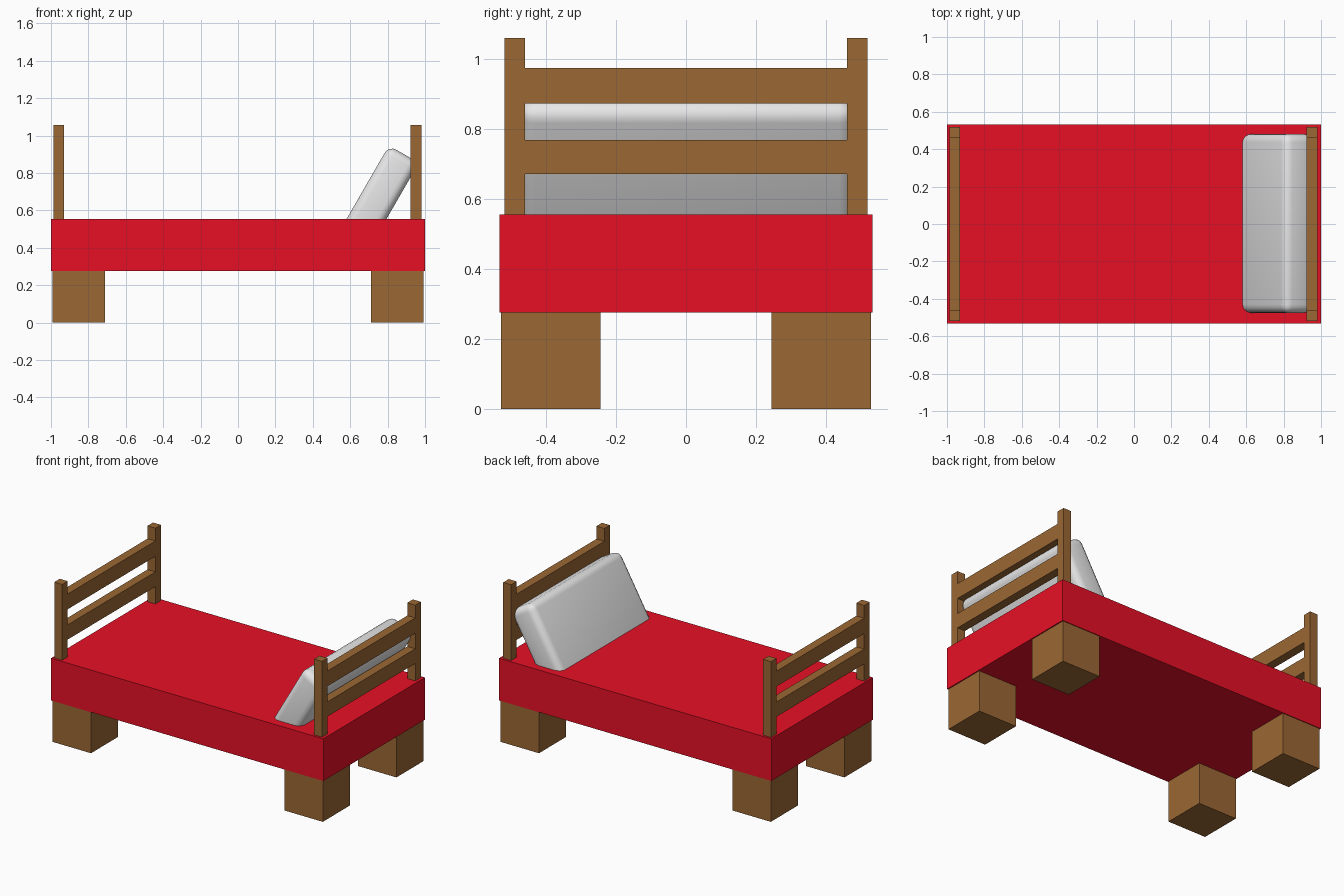
import bpy, bmesh, math
from mathutils import Matrix, Vector

if "Cube" in bpy.data.objects:
    bpy.data.objects.remove(bpy.data.objects["Cube"])


def material(name, rgb):
    m = bpy.data.materials.new(name)
    m.diffuse_color = (*rgb, 1.0)
    m.use_nodes = True
    m.node_tree.nodes["Principled BSDF"].inputs["Base Color"].default_value = m.diffuse_color
    return m


RED = material("red blanket", (0.80, 0.005, 0.019))
WOOD = material("brown wood", (0.33, 0.137, 0.035))
GREY = material("pale pillow", (0.80, 0.80, 0.80))


def box(name, x, y, z, mat):
    """Box spanning the given (low, high) ranges."""
    size = [b - a for a, b in (x, y, z)]
    centre = Vector([(a + b) / 2 for a, b in (x, y, z)])
    mesh = bpy.data.meshes.new(name)
    bm = bmesh.new()
    bmesh.ops.create_cube(bm, size=1, matrix=Matrix.Diagonal((*size, 1)))
    bm.to_mesh(mesh)
    bm.free()
    mesh.materials.append(mat)
    ob = bpy.data.objects.new(name, mesh)
    ob.location = centre
    bpy.context.collection.objects.link(ob)
    return ob


def span(a, b, side):
    return tuple(sorted((a * side, b * side)))


# Mattress block
TOP = 0.555
box("mattress", (-1, 1), (-0.533, 0.533), (0.275, TOP), RED)

# Chunky feet at the four corners
for sx in (-1, 1):
    for sy in (-1, 1):
        box("foot", span(0.71, 0.993, sx), span(0.244, 0.528, sy), (0, 0.275), WOOD)

# Headboard and footboard: two posts and two slats each
for name, x in (("footboard", (-0.987, -0.929)), ("headboard", (0.922, 0.980))):
    for sy in (-1, 1):
        box(name + "_post", x, span(0.46, 0.518, sy), (TOP, 1.058), WOOD)
    for z in ((0.67, 0.768), (0.871, 0.973)):
        box(name + "_slat", x, (-0.46, 0.46), z, WOOD)

# Rounded pillow leaning on the headboard, its lower end sunk in the mattress
tilt = math.radians(30)
length, thick = 0.56, 0.185
pillow = box("pillow", (-thick / 2, thick / 2), (-0.479, 0.479),
             (-length / 2, length / 2), GREY)
pillow.rotation_euler = (0, tilt, 0)
along = Vector((math.sin(tilt), 0, math.cos(tilt)))
across = Vector((math.cos(tilt), 0, -math.sin(tilt)))
top_front = Vector((0.807, 0.003, 0.947))
pillow.location = top_front - along * length / 2 + across * thick / 2
bevel = pillow.modifiers.new("soft edges", 'BEVEL')
bevel.width = 0.045
bevel.segments = 4
bpy.context.view_layer.objects.active = pillow
pillow.select_set(True)
bpy.ops.object.modifier_apply(modifier=bevel.name)
bpy.ops.object.shade_smooth_by_angle(angle=math.radians(40))
